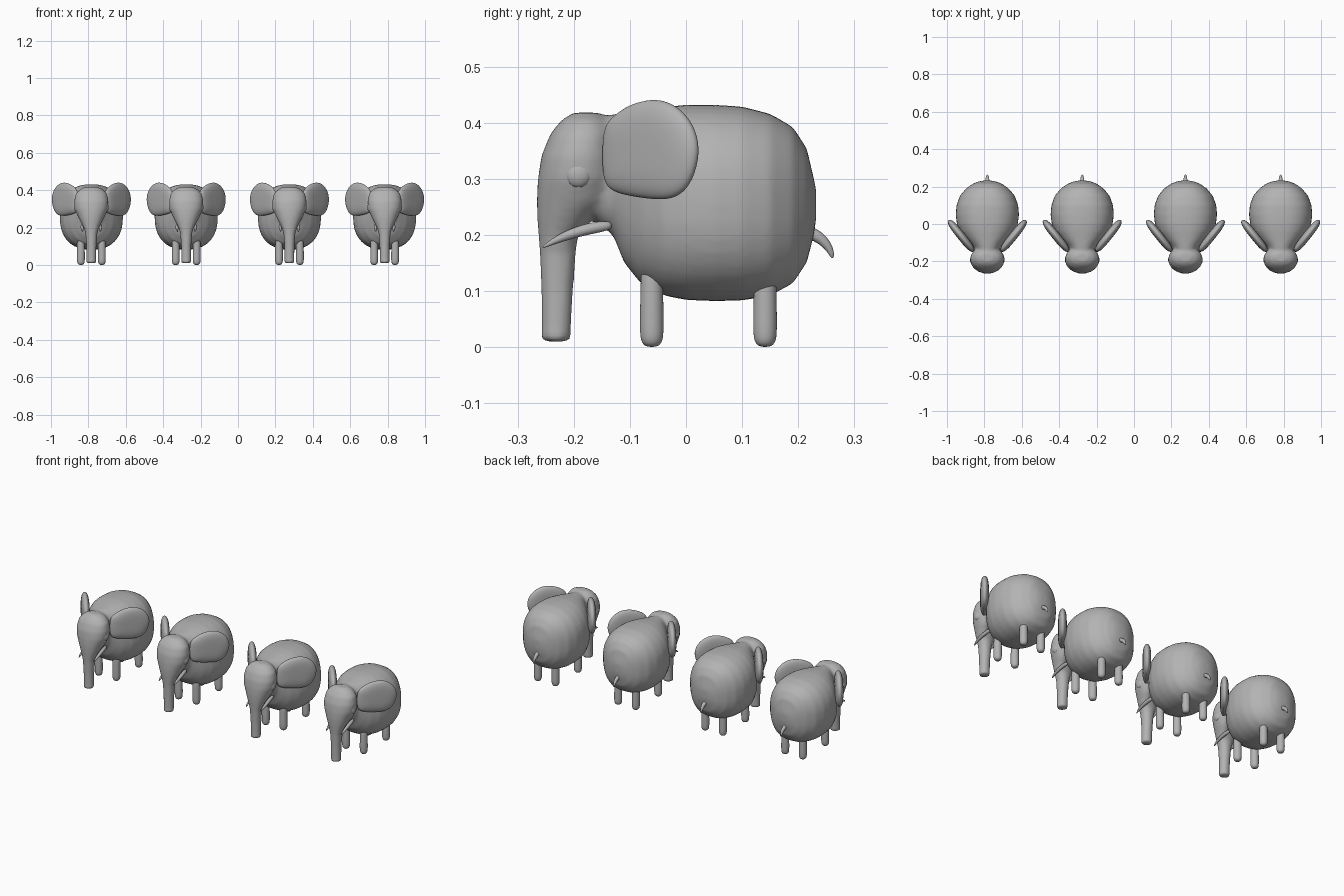
import bpy
import bmesh
import math
from mathutils import Vector

cube = bpy.data.objects.get("Cube")
if cube:
    bpy.data.objects.remove(cube, do_unlink=True)

grey = bpy.data.materials.new("elephant grey")
grey.use_nodes = True
COLOUR = (0.45, 0.45, 0.45, 1)
grey.diffuse_color = COLOUR
grey.node_tree.nodes["Principled BSDF"].inputs["Base Color"].default_value = COLOUR

X, Y, Z = Vector((1, 0, 0)), Vector((0, 1, 0)), Vector((0, 0, 1))


def ring(centre, u, v, sides=24, power=2.0):
    """Superellipse of points around a centre, spanned by u and v."""
    pts = []
    for i in range(sides):
        a = 2 * math.pi * i / sides
        c, s = math.cos(a), math.sin(a)
        pts.append(Vector(centre) + u * math.copysign(abs(c) ** (2 / power), c)
                   + v * math.copysign(abs(s) ** (2 / power), s))
    return pts


def loft(bm, rings):
    """Closed skin through equal-length rings."""
    loops = [[bm.verts.new(p) for p in r] for r in rings]
    n = len(loops[0])
    for a, b in zip(loops, loops[1:]):
        for i in range(n):
            j = (i + 1) % n
            bm.faces.new((a[i], a[j], b[j], b[i]))
    bm.faces.new(loops[0])
    bm.faces.new(loops[-1])


def to_mesh(name, bm):
    bmesh.ops.recalc_face_normals(bm, faces=bm.faces[:])
    mesh = bpy.data.meshes.new(name)
    bm.to_mesh(mesh)
    bm.free()
    mesh.materials.append(grey)
    for p in mesh.polygons:
        p.use_smooth = True
    return mesh


def horn(name, path, sides=10):
    """Tapered tube along a path of (x, y, z, radius), lying in the y-z plane."""
    bm = bmesh.new()
    pts = [Vector(p[:3]) for p in path]
    rings = []
    for i, p in enumerate(pts):
        t = (pts[min(i + 1, len(pts) - 1)] - pts[max(i - 1, 0)]).normalized()
        side = t.cross(X).normalized()
        rings.append(ring(p, side.cross(t) * path[i][3], side * path[i][3], sides))
    loft(bm, rings)
    return to_mesh(name, bm)


# Torso, neck, head and trunk, fused into one skin
bm = bmesh.new()
torso = [  # y, bottom, top, half width
    (-.19, .24, .40, .06), (-.15, .215, .412, .065), (-.13, .20, .415, .068),
    (-.11, .15, .418, .087), (-.08, .113, .422, .118), (-.04, .092, .428, .147),
    (0, .084, .432, .163), (.05, .082, .432, .169), (.10, .083, .429, .165),
    (.15, .092, .416, .147), (.19, .113, .393, .114), (.215, .15, .355, .078),
    (.228, .20, .30, .045), (.232, .23, .28, .02)]
loft(bm, [ring((0, y, (lo + hi) / 2), X * w, Z * (hi - lo) / 2, 40, 2.35)
          for y, lo, hi, w in torso])
head = [  # z, front, back, half width
    (.010, -.259, -.205, .028), (.03, -.257, -.205, .026), (.10, -.258, -.201, .027),
    (.17, -.261, -.196, .032), (.20, -.263, -.192, .041), (.23, -.265, -.165, .056),
    (.26, -.266, -.13, .072), (.30, -.264, -.12, .089), (.34, -.258, -.12, .092),
    (.38, -.242, -.125, .084), (.405, -.222, -.138, .062), (.418, -.20, -.155, .032)]
loft(bm, [ring((0, (f + b) / 2, z), X * w, Y * (b - f) / 2, 32, 2.15)
          for z, f, b, w in head])
body = to_mesh("body", bm)

# Ear: a thick lens swept back from the side of the head
outline = [(-.146, .39), (-.147, .31), (-.138, .280), (-.10, .270), (-.05, .263),
           (-.02, .266), (.005, .287), (.021, .335), (.019, .375), (.002, .411),
           (-.028, .436), (-.06, .442), (-.10, .432), (-.131, .409)]
flat = [Vector((.075 + (y + .145) * .8, y, z)) for y, z in outline]
mid = sum(flat, Vector()) / len(flat)
normal = Vector((.78, -.62, 0))
bm = bmesh.new()
loft(bm, [[mid + (p - mid) * s + normal * d for p in flat]
          for d, s in ((-.022, .4), (-.019, .75), (-.011, .97), (0, 1.03),
                       (.011, .97), (.019, .75), (.022, .4))])
ear = to_mesh("ear", bm)

# Eye: a shallow dome on the cheek
bm = bmesh.new()
bmesh.ops.create_uvsphere(bm, u_segments=24, v_segments=16, radius=.024)
for v in bm.verts:
    v.co = (v.co.x * .6 + .078, v.co.y - .192, v.co.z + .308)
eye = to_mesh("eye", bm)

# Legs: short rounded posts
def leg(name, y):
    bm = bmesh.new()
    loft(bm, [ring((.056, y, z), X * r, Y * r, 16)
              for z, r in ((.15, .019), (.11, .0205), (.03, .022), (.01, .020), (0, .011))])
    return to_mesh(name, bm)


tusk = horn("tusk", [(.04, -.13, .218, .009), (.045, -.165, .213, .011),
                     (.049, -.20, .204, .010), (.049, -.232, .191, .007),
                     (.046, -.257, .177, .002)])
tail = horn("tail", [(0, .205, .208, .012), (0, .228, .202, .012),
                     (0, .246, .189, .010), (0, .257, .174, .007), (0, .262, .158, .003)])

parts = [("ear", ear, True), ("eye", eye, True), ("tusk", tusk, True),
         ("front_leg", leg("front_leg", -.061), True),
         ("back_leg", leg("back_leg", .141), True), ("tail", tail, False)]


def place(name, mesh, x):
    obj = bpy.data.objects.new(name, mesh)
    obj.location.x = x
    bpy.context.collection.objects.link(obj)
    return obj


# The row of four elephants
for n, x in enumerate((-.784, -.277, .275, .784), 1):
    obj = place(f"body_{n}", body, x)
    remesh = obj.modifiers.new("fuse", 'REMESH')
    remesh.mode = 'VOXEL'
    remesh.voxel_size = .008
    remesh.use_smooth_shade = True
    smooth = obj.modifiers.new("soften", 'SMOOTH')
    smooth.factor = .5
    smooth.iterations = 5
    for name, mesh, paired in parts:
        obj = place(f"{name}_{n}", mesh, x)
        if paired:
            obj.modifiers.new("pair", 'MIRROR').use_axis = (True, False, False)
        if name != "eye":
            sub = obj.modifiers.new("round", 'SUBSURF')
            sub.levels = sub.render_levels = 2
